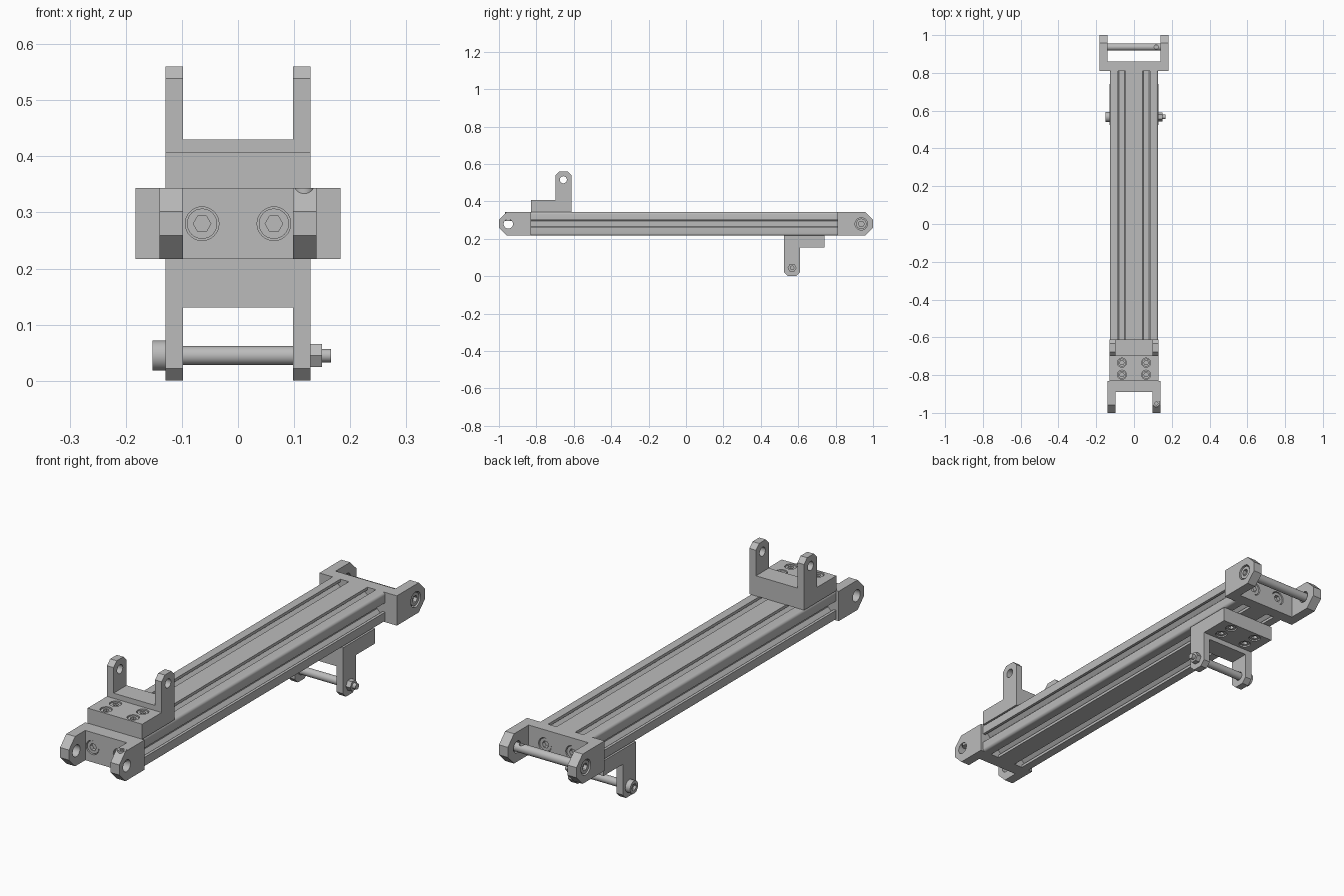
import bpy, bmesh, math
from mathutils import Vector

cube = bpy.data.objects.get("Cube")
if cube:
    bpy.data.objects.remove(cube, do_unlink=True)

grey = bpy.data.materials.new("plain grey")
grey.use_nodes = True
COLOUR = (0.5, 0.5, 0.5, 1)
grey.diffuse_color = COLOUR
grey.node_tree.nodes["Principled BSDF"].inputs["Base Color"].default_value = COLOUR

BOTTOM, TOP, MID = 0.217, 0.344, 0.28    # rail heights
SLOT_X = 0.064                           # slot and screw spacing
X, Y, Z = Vector((1, 0, 0)), Vector((0, 1, 0)), Vector((0, 0, 1))


def finish(name, bm):
    bmesh.ops.recalc_face_normals(bm, faces=bm.faces)
    mesh = bpy.data.meshes.new(name)
    bm.to_mesh(mesh)
    bm.free()
    mesh.materials.append(grey)
    obj = bpy.data.objects.new(name, mesh)
    bpy.context.collection.objects.link(obj)
    return obj


def prism(name, points, offset):
    """Extrude a closed outline of 3D points along an offset."""
    bm = bmesh.new()
    face = bm.faces.new([bm.verts.new(p) for p in points])
    out = bmesh.ops.extrude_face_region(bm, geom=[face])
    moved = [v for v in out["geom"] if isinstance(v, bmesh.types.BMVert)]
    bmesh.ops.translate(bm, verts=moved, vec=offset)
    return finish(name, bm)


def box(name, lo, hi):
    pts = [(lo[0], lo[1], lo[2]), (hi[0], lo[1], lo[2]),
           (hi[0], hi[1], lo[2]), (lo[0], hi[1], lo[2])]
    return prism(name, pts, Z * (hi[2] - lo[2]))


def rod(name, start, direction, length, radius, sides=32):
    """Cylinder or hexagonal bar from a start point along a direction."""
    rot = direction.to_track_quat("Z", "Y")
    ring = [Vector((math.cos(a), math.sin(a), 0)) * radius
            for a in (math.tau * i / sides for i in range(sides))]
    return prism(name, [Vector(start) + rot @ p for p in ring], direction * length)


def cut(obj, cutters):
    """Subtract the cutters, then discard them."""
    bpy.context.view_layer.objects.active = obj
    for c in cutters:
        mod = obj.modifiers.new("cut", "BOOLEAN")
        mod.operation, mod.solver, mod.object = "DIFFERENCE", "EXACT", c
        bpy.ops.object.modifier_apply(modifier=mod.name)
        bpy.data.objects.remove(c, do_unlink=True)


def socket_head(name, face_point, outward, radius, depth):
    """Cap screw head with a hexagonal socket, sunk just under a face."""
    top = Vector(face_point) - outward * 0.004
    head = rod(name, top - outward * depth, outward, depth, radius)
    cut(head, [rod("socket", top + outward * 0.01, -outward, 0.026, radius * 0.58, 6)])


def counterbore(face_point, outward, radius, depth):
    return rod("bore", Vector(face_point) + outward * 0.02, -outward, depth + 0.02, radius)


# Slotted rail: outline built from slots on every side of a double square section
def slot(cx, cz, along, inward):
    half = [(-0.020, 0), (-0.020, 0.012), (-0.035, 0.012), (-0.035, 0.019), (-0.015, 0.038)]
    pts = half + [(-u, d) for u, d in reversed(half)]
    base = Vector((cx, 0, cz))
    return [base + along * u + inward * d for u, d in pts]


def rail_corner(cx, cz, start_angle, r=0.012):
    return [Vector((cx + r * math.cos(a), 0, cz + r * math.sin(a)))
            for a in (math.radians(start_angle + 18 * i) for i in range(6))]


W, R = 0.128, 0.012
outline = rail_corner(-W + R, BOTTOM + R, 180)
outline += slot(-SLOT_X, BOTTOM, X, Z) + slot(SLOT_X, BOTTOM, X, Z)
outline += rail_corner(W - R, BOTTOM + R, 270) + slot(W, MID, Z, -X)
outline += rail_corner(W - R, TOP - R, 0)
outline += slot(SLOT_X, TOP, -X, -Z) + slot(-SLOT_X, TOP, -X, -Z)
outline += rail_corner(-W + R, TOP - R, 90) + slot(-W, MID, -Z, X)
prism("slotted_rail", [p - Y * 0.83 for p in outline], Y * 1.64)


# End forks: chamfered block with the space between the ears removed
def end_fork(name, side, root, web, half_width, gap, hole_y):
    c = 0.042
    yz = [(root, BOTTOM), (1 - c, BOTTOM), (1, BOTTOM + c),
          (1, TOP - c), (1 - c, TOP), (root, TOP)]
    fork = prism(name, [(-half_width, side * y, z) for y, z in yz], X * half_width * 2)
    ys = sorted((side * web, side * 1.1))
    out = Y * side
    screws = [Vector((s * SLOT_X, side * web, MID)) for s in (-1, 1)]
    cut(fork, [box("gap", (-gap, ys[0], 0), (gap, ys[1], 1)),
               rod("pin_hole", (-0.3, side * hole_y, MID), X, 0.6, 0.025)]
        + [counterbore(p, out, 0.030, 0.03) for p in screws])
    for p in screws:
        socket_head(name + "_screw", p, out, 0.027, 0.026)
    return fork


front_fork = end_fork("front_fork", -1, 0.83, 0.89, 0.14, 0.098, 0.95)
rear_fork = end_fork("rear_fork", 1, 0.81, 0.86, 0.183, 0.141, 0.937)

# Clamp screw in the top of one front ear
cut(front_fork, [rod("screw_hole", (0.118, -0.95, MID), Z, 0.1, 0.0185)])
clamp = rod("clamp_screw", (0.118, -0.95, 0.295), Z, TOP - 0.295, 0.018)
cut(clamp, [rod("socket", (0.118, -0.95, 0.325), Z, 0.1, 0.009, 6)])

# Rear cross pin with sunk heads and a seat hole
cut(rear_fork, [counterbore((s * 0.183, 0.937, MID), X * s, 0.033, 0.028) for s in (-1, 1)])
pin = rod("rear_pin", (-0.16, 0.937, MID), X, 0.32, 0.019)
cut(pin, [rod("seat", (0.118, 0.937, MID), Z, 0.1, 0.011)])
for s in (-1, 1):
    socket_head("rear_pin_head", (s * 0.183, 0.937, MID), X * s, 0.028, 0.023)


# Mounting brackets: plate, low wall and two upright ears
def bracket(name, y0, sy, z0, sz):
    def at(x, t, h):
        return Vector((x, y0 + sy * t, z0 + sz * h))
    c, tall, deep, plate = 0.021, 0.216, 0.087, 0.064
    side = [(0, 0), (0, tall - c), (c, tall), (deep - c, tall),
            (deep, tall - c), (deep, plate), (0.218, plate), (0.218, 0)]
    obj = prism(name, [at(-0.129, t, h) for t, h in side], X * 0.258)
    up = Z * sz
    a, b = at(-0.098, -0.1, 0.086), at(0.098, 0.3, 0.4)
    lo = [min(p) for p in zip(a, b)]
    hi = [max(p) for p in zip(a, b)]
    spots = [at(s * SLOT_X, t, plate) for s in (-1, 1) for t in (0.122, 0.186)]
    cut(obj, [box("gap", lo, hi), rod("hole", at(-0.3, 0.044, 0.172), X, 0.6, 0.019)]
        + [counterbore(p, up, 0.024, 0.025) for p in spots])
    for p in spots:
        socket_head(name + "_screw", p, up, 0.021, 0.021)


bracket("upper_bracket", -0.612, -1, TOP, 1)
bracket("lower_bracket", 0.523, 1, BOTTOM, -1)

# Cross bolt and nut through the lower bracket
by, bz = 0.567, 0.045
rod("bolt_shaft", (-0.14, by, bz), X, 0.285, 0.017)
rod("bolt_tip", (0.14, by, bz), X, 0.026, 0.012)
head = rod("bolt_head", (-0.152, by, bz), X, 0.023, 0.027)
cut(head, [rod("socket", (-0.17, by, bz), X, 0.03, 0.015, 6)])
rod("bolt_nut", (0.129, by, bz), X, 0.021, 0.024, 6)

# Smooth the round parts, keep machined edges sharp
for obj in bpy.context.scene.objects:
    obj.select_set(obj.type == "MESH")
bpy.ops.object.shade_smooth_by_angle(angle=math.radians(30))
